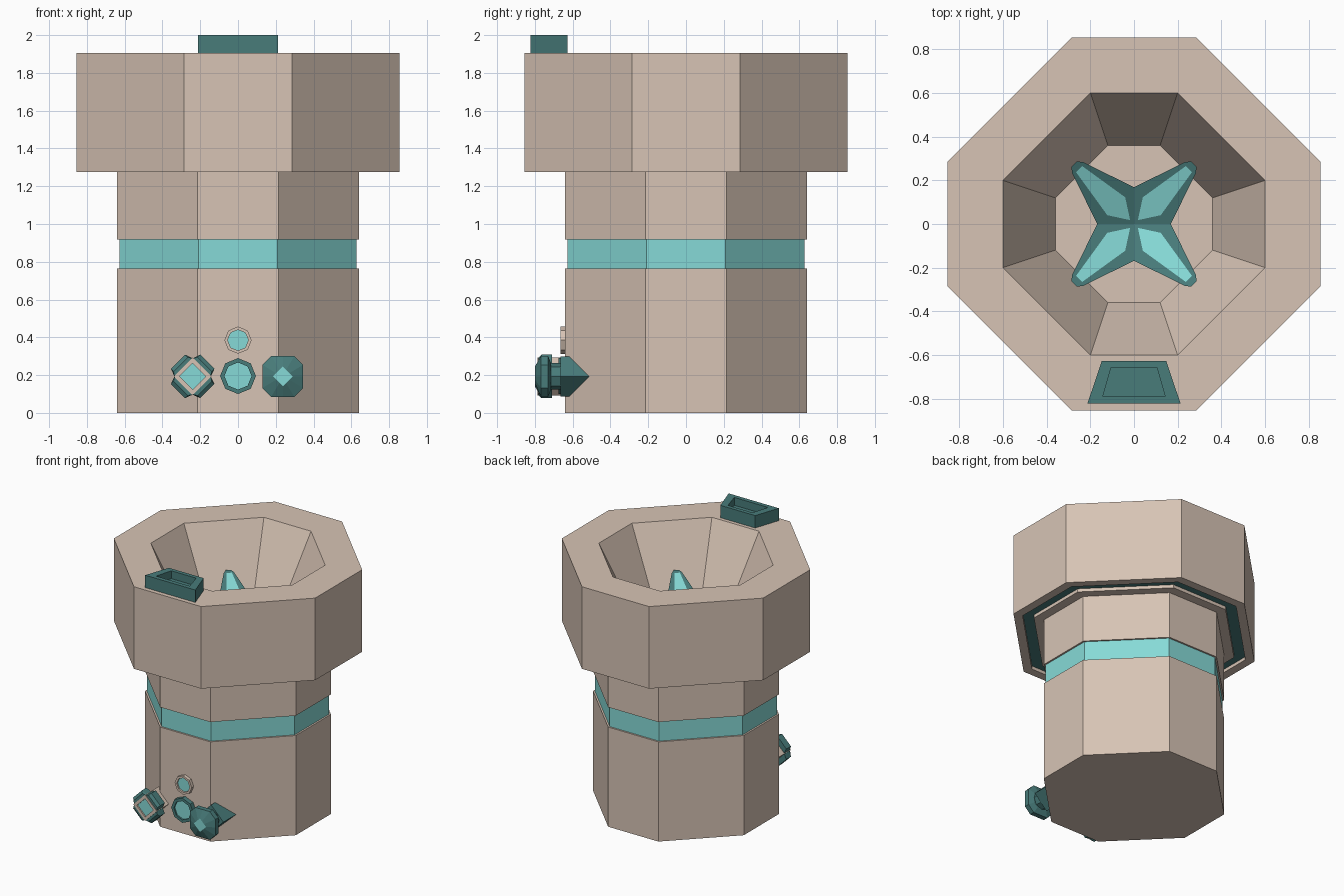
import bpy, bmesh, math
from mathutils import Vector

cube = bpy.data.objects.get("Cube")
if cube:
    bpy.data.objects.remove(cube, do_unlink=True)


def material(name, rgb):
    m = bpy.data.materials.new(name)
    m.use_nodes = True
    m.diffuse_color = (*rgb, 1)
    m.node_tree.nodes["Principled BSDF"].inputs["Base Color"].default_value = (*rgb, 1)
    return m


MATS = [material("beige_stone", (0.68, 0.55, 0.46)),
        material("light_teal", (0.24, 0.70, 0.68)),
        material("dark_teal", (0.065, 0.20, 0.195))]
BEIGE, LIGHT, DARK = 0, 1, 2


def finish(name, bm):
    bmesh.ops.recalc_face_normals(bm, faces=bm.faces)
    me = bpy.data.meshes.new(name)
    bm.to_mesh(me)
    bm.free()
    for m in MATS:
        me.materials.append(m)
    ob = bpy.data.objects.new(name, me)
    bpy.context.collection.objects.link(ob)
    return ob


def loft(name, rings, bands, start, end):
    """Skin closed rings of equal length; one colour per band and per cap."""
    bm = bmesh.new()
    vs = [[bm.verts.new(p) for p in r] for r in rings]
    n = len(rings[0])
    for a, b, col in zip(vs, vs[1:], bands):
        for i in range(n):
            j = (i + 1) % n
            bm.faces.new((a[i], a[j], b[j], b[i])).material_index = col
    bm.faces.new(vs[0]).material_index = start
    bm.faces.new(vs[-1]).material_index = end
    return finish(name, bm)


def chamfered_square(a, z):
    b = a / 3
    return [(x, y, z) for x, y in ((a, -b), (a, b), (b, a), (-b, a),
                                   (-a, b), (-a, -b), (-b, -a), (b, -a))]


def front_ring(n, r, cx, cz, y):
    """Regular ring with a corner at the top, facing the front."""
    return [(cx + r * math.sin(math.tau * i / n), y,
             cz + r * math.cos(math.tau * i / n)) for i in range(n)]


# Body: column, recessed band, grooved head and bowl in one profile
profile = [(0.64, 0), (0.64, 0.765), (0.627, 0.765), (0.627, 0.917), (0.64, 0.917),
           (0.64, 1.275), (0.71, 1.275), (0.71, 1.30), (0.79, 1.30), (0.79, 1.275),
           (0.855, 1.275), (0.855, 1.905), (0.6, 1.905), (0.36, 1.40)]
colours = [BEIGE] * 13
colours[2] = LIGHT      # band
colours[7] = DARK       # groove under the head
loft("body", [chamfered_square(a, z) for a, z in profile], colours, BEIGE, BEIGE)


# Hollow sight block on the front of the rim
def trapezoid(front, back, y0, y1, z):
    return [(-front, y0, z), (front, y0, z), (back, y1, z), (-back, y1, z)]


loft("rim_block", [trapezoid(0.213, 0.148, -0.822, -0.628, 1.90),
                   trapezoid(0.213, 0.148, -0.822, -0.628, 2.0),
                   trapezoid(0.143, 0.105, -0.79, -0.658, 2.0),
                   trapezoid(0.143, 0.105, -0.79, -0.658, 1.94)],
     [DARK] * 3, DARK, DARK)


# Four-pointed dish in the bowl, with a light plate on each arm
def on_arm(k, along, across, lift=0.0):
    t = math.pi / 4 + k * math.pi / 2
    c, s = math.cos(t), math.sin(t)
    return Vector((along * c - across * s, along * s + across * c,
                   1.45 + 0.4 * along + lift))


bm = bmesh.new()
centre = bm.verts.new((0, 0, 1.45))
top, low = [], []
for k in range(4):
    for along, across in ((0.119, -0.119), (0.365, -0.036), (0.388, -0.018),
                          (0.388, 0.018), (0.365, 0.036)):
        p = on_arm(k, along, across)
        top.append(bm.verts.new(p))
        low.append(bm.verts.new((p.x * 0.6, p.y * 0.6, 1.39)))
for k in range(4):
    bm.faces.new([centre] + [top[(5 * k + i) % 20] for i in range(6)])
for i in range(20):
    j = (i + 1) % 20
    bm.faces.new((top[i], low[i], low[j], top[j]))
bm.faces.new(low)
for f in bm.faces:
    f.material_index = DARK
finish("star_dish", bm)

plate = [(0.025, 0), (0.115, -0.058), (0.355, -0.02), (0.355, 0.02), (0.115, 0.058)]
for k in range(4):
    loft(f"star_plate_{k + 1}",
         [[on_arm(k, a, c, h) for a, c in plate] for h in (-0.002, 0.006)],
         [LIGHT], LIGHT, LIGHT)


# Round buttons on the front, each with a sunken light face
def button(name, z, r, inner, y, col):
    rings = [(r, -0.62), (r, y), (inner, y), (inner, y + 0.012)]
    loft(name, [front_ring(8, q, 0, z, d) for q, d in rings], [col] * 3, col, LIGHT)


button("lower_button", 0.195, 0.095, 0.072, -0.675, DARK)
button("upper_button", 0.385, 0.072, 0.055, -0.665, BEIGE)

# Square knob standing on its corner, with four dark side plates
KX, KZ = -0.24, 0.193
loft("square_knob", [front_ring(4, r, KX, KZ, y) for r, y in
                     ((0.1, -0.55), (0.1, -0.785), (0.07, -0.785), (0.07, -0.775))],
     [BEIGE] * 3, BEIGE, LIGHT)
for k in range(4):
    t = math.pi / 4 + k * math.pi / 2
    c, s = math.cos(t), math.sin(t)

    def side(y, out):
        pts = ((0.068, -0.068), (out, -0.053), (out, 0.053), (0.068, 0.068))
        return [(KX + a * c - b * s, y, KZ + a * s + b * c) for a, b in pts]

    loft(f"knob_plate_{k + 1}",
         [side(-0.71, 0.11), side(-0.765, 0.11), side(-0.78, 0.09)],
         [DARK] * 2, DARK, DARK)


# Faceted gem knob on a diamond mount
GX, GZ = 0.237, 0.193


def gem_ring(a, y, octagon=True):
    b = a * (0.57 if octagon else 1 / 3)
    e = a if octagon else a * 2 / 3
    pts = []
    for k in range(4):
        c, s = round(math.cos(k * math.pi / 2)), round(math.sin(k * math.pi / 2))
        for u, v in ((a, 0), (e, b), (b, e)):
            pts.append((GX + u * c - v * s, y, GZ + u * s + v * c))
    return pts


loft("gem_knob", [gem_ring(0.07, -0.715), gem_ring(0.108, -0.73), gem_ring(0.108, -0.768),
                  gem_ring(0.052, -0.80, False)], [DARK] * 3, DARK, LIGHT)
loft("gem_neck", [front_ring(8, 0.07, GX, GZ, y) for y in (-0.72, -0.65)],
     [DARK], DARK, DARK)
loft("gem_mount", [front_ring(4, 0.105, GX, GZ, y) for y in (-0.665, -0.45)],
     [DARK], DARK, DARK)
